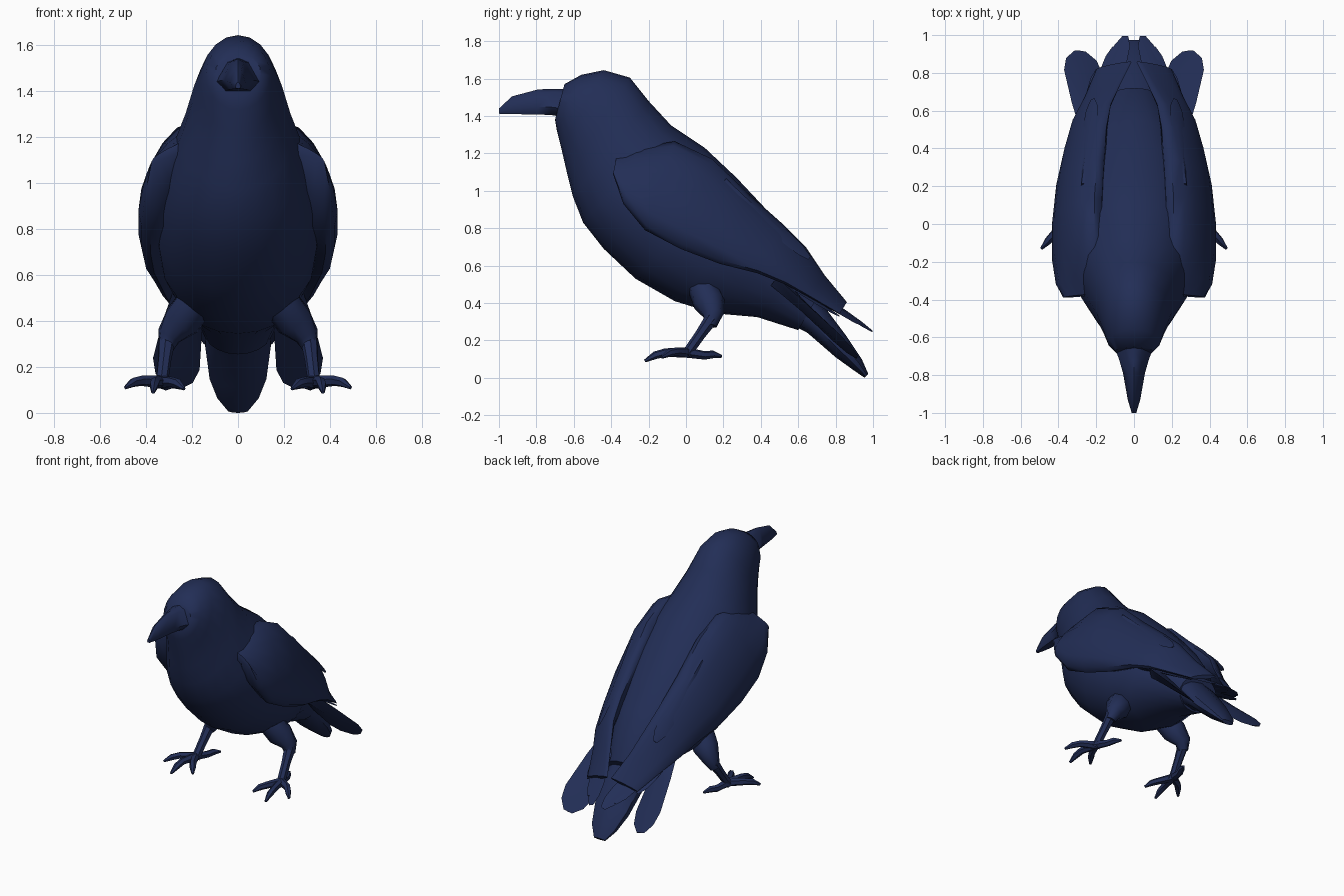
import bpy, bmesh, math
from mathutils import Vector

if "Cube" in bpy.data.objects:
    bpy.data.objects.remove(bpy.data.objects["Cube"])

navy = bpy.data.materials.new("navy_plumage")
navy.diffuse_color = (0.016, 0.027, 0.093, 1.0)
navy.use_nodes = True
navy.node_tree.nodes["Principled BSDF"].inputs["Base Color"].default_value = navy.diffuse_color


def loft(name, rings, mirror=False, angle=50):
    """Skin a list of equal-length rings, cap both ends, optionally mirror in x."""
    bm = bmesh.new()
    loops = [[bm.verts.new(p) for p in ring] for ring in rings]
    n = len(loops[0])
    for a, b in zip(loops, loops[1:]):
        for i in range(n):
            j = (i + 1) % n
            bm.faces.new((a[i], a[j], b[j], b[i]))
    bm.faces.new(loops[0][::-1])
    bm.faces.new(loops[-1])
    bmesh.ops.recalc_face_normals(bm, faces=bm.faces)
    me = bpy.data.meshes.new(name)
    bm.to_mesh(me)
    bm.free()
    ob = bpy.data.objects.new(name, me)
    me.materials.append(navy)
    bpy.context.collection.objects.link(ob)
    if mirror:
        ob.modifiers.new("mirror", 'MIRROR').use_mirror_merge = False
    bpy.ops.object.select_all(action='DESELECT')
    ob.select_set(True)
    bpy.context.view_layer.objects.active = ob
    bpy.ops.object.shade_smooth_by_angle(angle=math.radians(angle))
    return ob


def oval(top, bottom, half, n=16):
    """Oval ring spanning top to bottom, with a half thickness along x."""
    top, bottom = Vector(top), Vector(bottom)
    c, r = (top + bottom) / 2, (top - bottom) / 2
    return [c + r * math.cos(t) + Vector((half * math.sin(t), 0, 0))
            for t in (2 * math.pi * i / n for i in range(n))]


def tube(name, pts, radii, n=7):
    """Tapered limb through points."""
    pts = [Vector(p) for p in pts]
    rings = []
    for i, p in enumerate(pts):
        d = (pts[min(i + 1, len(pts) - 1)] - pts[max(i - 1, 0)]).normalized()
        u = d.cross(Vector((0.3, 0.2, 1))).normalized()
        v = d.cross(u)
        rings.append([p + radii[i] * (u * math.cos(t) + v * math.sin(t))
                      for t in (2 * math.pi * k / n for k in range(n))])
    return loft(name, rings, True)


def feather(name, root, tip, width, thick=0.018, tilt=0.3):
    """Flat blade with a blunt rounded end."""
    root, tip = Vector(root), Vector(tip)
    d = (tip - root).normalized()
    side = Vector((1, 0, -tilt))
    side = (side - d * side.dot(d)).normalized()
    up = d.cross(side)
    rings = []
    for f, w in ((0, 0.6), (0.35, 0.85), (0.75, 1), (0.9, 0.8), (1, 0.3)):
        p = root.lerp(tip, f)
        rings.append([p + side * width * w, p + up * thick * (1.1 - f),
                      p - side * width * w, p - up * thick * (1.1 - f)])
    return loft(name, rings, True, 40)


# Head, trunk and rump: top (y, z), bottom (y, z), half width
trunk = [
    (-.65, 1.57, -.70, 1.38, .10),
    (-.56, 1.62, -.69, 1.32, .14),
    (-.44, 1.645, -.665, 1.22, .165),
    (-.30, 1.605, -.635, 1.09, .20),
    (-.20, 1.48, -.605, .97, .24),
    (-.08, 1.35, -.55, .83, .295),
    (.10, 1.23, -.44, .69, .345),
    (.27, 1.07, -.27, .53, .36),
    (.42, .91, -.06, .41, .335),
    (.55, .76, .15, .345, .28),
    (.65, .62, .38, .325, .20),
    (.72, .46, .60, .255, .15),
]
loft("body", [oval((0, a, b), (0, c, d), w, 20) for a, b, c, d, w in trunk])

# Central tail fan
tail = [(.60, .54, .50, .32, .14), (.74, .38, .65, .24, .15),
        (.86, .22, .80, .11, .13), (.94, .10, .89, .045, .095),
        (.975, .02, .955, .0, .045)]
loft("tail", [oval((0, a, b), (0, c, d), w, 10) for a, b, c, d, w in tail])

# Outer tail lobes, spread to each side with the outer edge raised
feather("outer_tail_feather", (.22, .48, .52), (.285, .915, .11), .105, .035, -.35)

# Beak: y, top z, bottom z, half width
beak = [(-.60, 1.55, 1.39, .125), (-.66, 1.545, 1.395, .10),
        (-.72, 1.545, 1.405, .078), (-.79, 1.542, 1.408, .058),
        (-.93, 1.505, 1.41, .033), (-1.0, 1.44, 1.412, .012)]
loft("beak", [[(-.6 * w, y, b), (-w, y, b + .3 * (t - b)), (-.45 * w, y, t - .12 * (t - b)),
               (0, y, t), (.45 * w, y, t - .12 * (t - b)), (w, y, b + .3 * (t - b)),
               (.6 * w, y, b)] for y, t, b, w in beak])

# Folded wings: top (y, z), bottom (y, z), centre x, half thickness
wing = [
    (-.37, 1.19, -.39, 1.09, .295, .045),
    (-.26, 1.23, -.335, .93, .305, .09),
    (-.06, 1.265, -.22, .79, .31, .11),
    (.14, 1.17, -.03, .69, .31, .11),
    (.34, .98, .18, .61, .295, .10),
    (.52, .82, .38, .56, .27, .075),
    (.64, .70, .53, .50, .24, .06),
    (.74, .55, .66, .43, .185, .045),
    (.86, .405, .82, .34, .12, .035),
]
loft("wing", [oval((x - .10, a, b), (x + .07, c, d), t, 14)
              for a, b, c, d, x, t in wing], True)

# Flight feathers converging above the tail
flight = [
    ((.22, .48, .60), (.045, .995, .25), .055),
    ((.26, .40, .61), (.10, .94, .28), .045),
    ((.28, .34, .62), (.19, .82, .33), .040),
]
for i, (root, tip, w) in enumerate(flight):
    feather("flight_feather_%d" % (i + 1), root, tip, w)

# Long covert feathers lying over the wing
for i, (root, tip) in enumerate([((.35, .0, .93), (.30, .52, .62)),
                                 ((.37, -.05, .78), (.32, .46, .57)),
                                 ((.26, .20, 1.05), (.22, .66, .64))]):
    feather("covert_feather_%d" % (i + 1), root, tip, .05, .025, 1.2)

# Legs
tube("thigh", [(.19, .09, .48), (.245, .125, .40), (.30, .145, .335), (.315, .13, .28)],
     [.08, .085, .055, .035], 9)
tube("shin", [(.31, .14, .32), (.32, .08, .235), (.33, .02, .15), (.335, .0, .125)],
     [.038, .03, .028, .034])

# Toes, each ending in a pointed claw
ankle = (.335, .005, .135)
toes = [((.42, -.05, .14), (.49, -.13, .11)),
        ((.36, -.11, .135), (.37, -.22, .09)),
        ((.29, -.09, .135), (.235, -.17, .105)),
        ((.31, .10, .12), (.27, .19, .115))]
for i, (mid, tip) in enumerate(toes):
    m, t = Vector(mid), Vector(tip)
    tube("toe_%d" % (i + 1), [ankle, m, m.lerp(t, .5) + Vector((0, 0, .008)), t],
         [.028, .023, .021, .008], 6)
